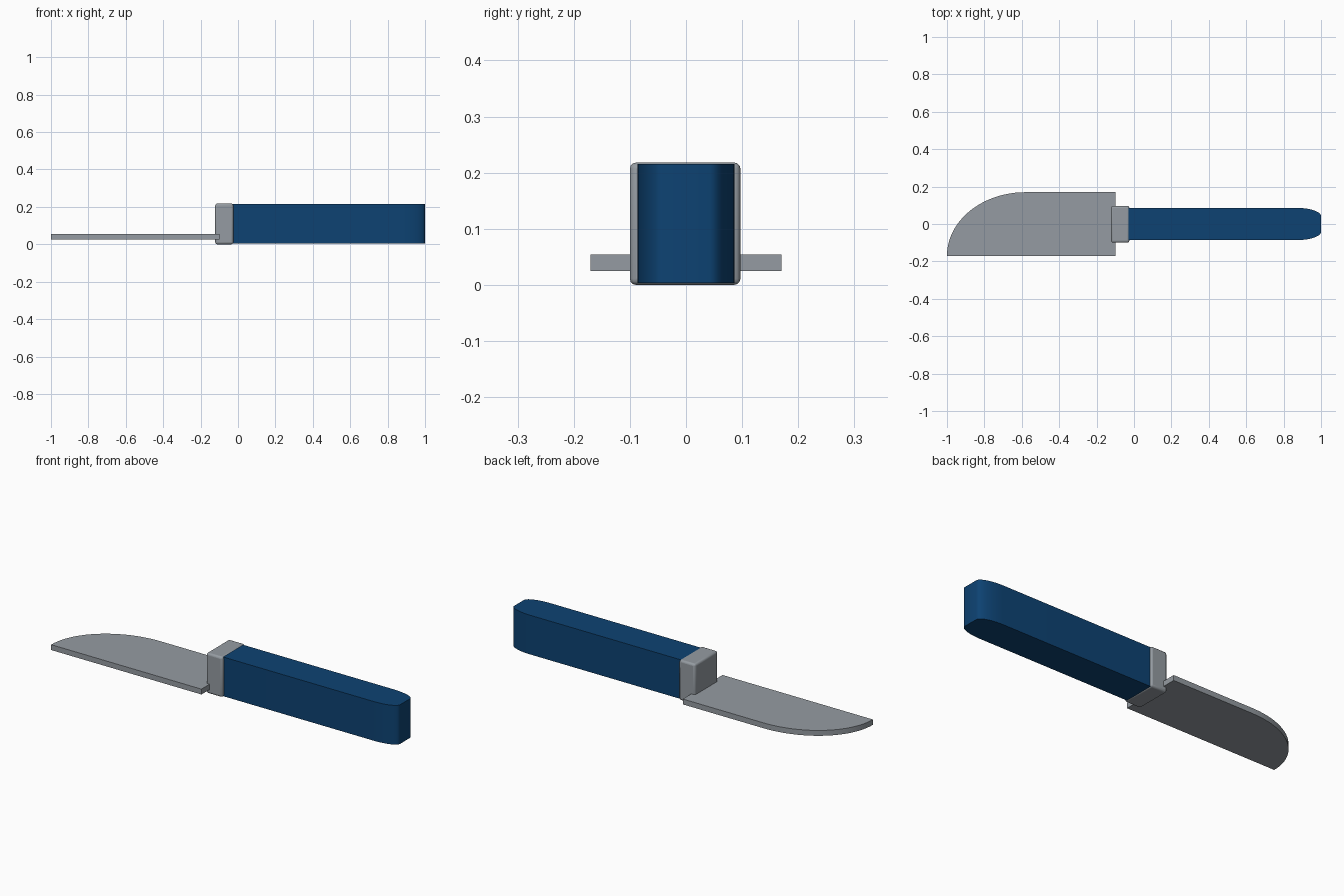
import bpy, bmesh
from math import sin, cos, pi, radians

cube = bpy.data.objects.get("Cube")
if cube:
    bpy.data.objects.remove(cube, do_unlink=True)


def make_material(name, colour):
    mat = bpy.data.materials.new(name)
    mat.use_nodes = True
    mat.diffuse_color = colour
    mat.node_tree.nodes["Principled BSDF"].inputs["Base Color"].default_value = colour
    return mat


def extrude_outline(name, outline, bottom, top, mat):
    """Solid made by raising a flat outline from bottom to top."""
    bm = bmesh.new()
    face = bm.faces.new([bm.verts.new((x, y, bottom)) for x, y in outline])
    raised = bmesh.ops.extrude_face_region(bm, geom=[face])["geom"]
    verts = [v for v in raised if isinstance(v, bmesh.types.BMVert)]
    bmesh.ops.translate(bm, verts=verts, vec=(0, 0, top - bottom))
    bmesh.ops.recalc_face_normals(bm, faces=bm.faces)
    mesh = bpy.data.meshes.new(name)
    bm.to_mesh(mesh)
    bm.free()
    mesh.materials.append(mat)
    obj = bpy.data.objects.new(name, mesh)
    bpy.context.collection.objects.link(obj)
    return obj


def smooth(obj):
    bpy.ops.object.select_all(action="DESELECT")
    obj.select_set(True)
    bpy.context.view_layer.objects.active = obj
    bpy.ops.object.shade_smooth_by_angle(angle=radians(30))


steel = make_material("steel grey", (0.30, 0.33, 0.36, 1))
blue = make_material("handle blue", (0.004, 0.055, 0.17, 1))

# Blade: straight cutting edge, spine curving down to the tip
steps = 24
blade_outline = [(-0.10, -0.17), (-0.10, 0.17)]
for i in range(steps + 1):
    a = pi / 2 * (1 + i / steps)
    blade_outline.append((-0.58 + 0.42 * cos(a), -0.17 + 0.34 * sin(a)))
blade = extrude_outline("blade", blade_outline, 0.025, 0.054, steel)

# Handle: long slab whose sides curve in to a flat butt
steps = 10
side = [(-0.04, 0.086)]
for i in range(steps + 1):
    a = pi / 2 * i / steps
    side.append((0.87 + 0.13 * sin(a), 0.042 + 0.044 * cos(a)))
handle_outline = side + [(x, -y) for x, y in reversed(side)]
handle = extrude_outline("handle", handle_outline, 0.003, 0.215, blue)

# Bolster: softly rounded block between blade and handle
bolster_outline = [(-0.122, -0.10), (-0.025, -0.10), (-0.025, 0.097), (-0.122, 0.097)]
bolster = extrude_outline("bolster", bolster_outline, 0.0, 0.218, steel)
bevel = bolster.modifiers.new("rounded edges", "BEVEL")
bevel.width = 0.011
bevel.segments = 3

for part in (blade, handle, bolster):
    smooth(part)
